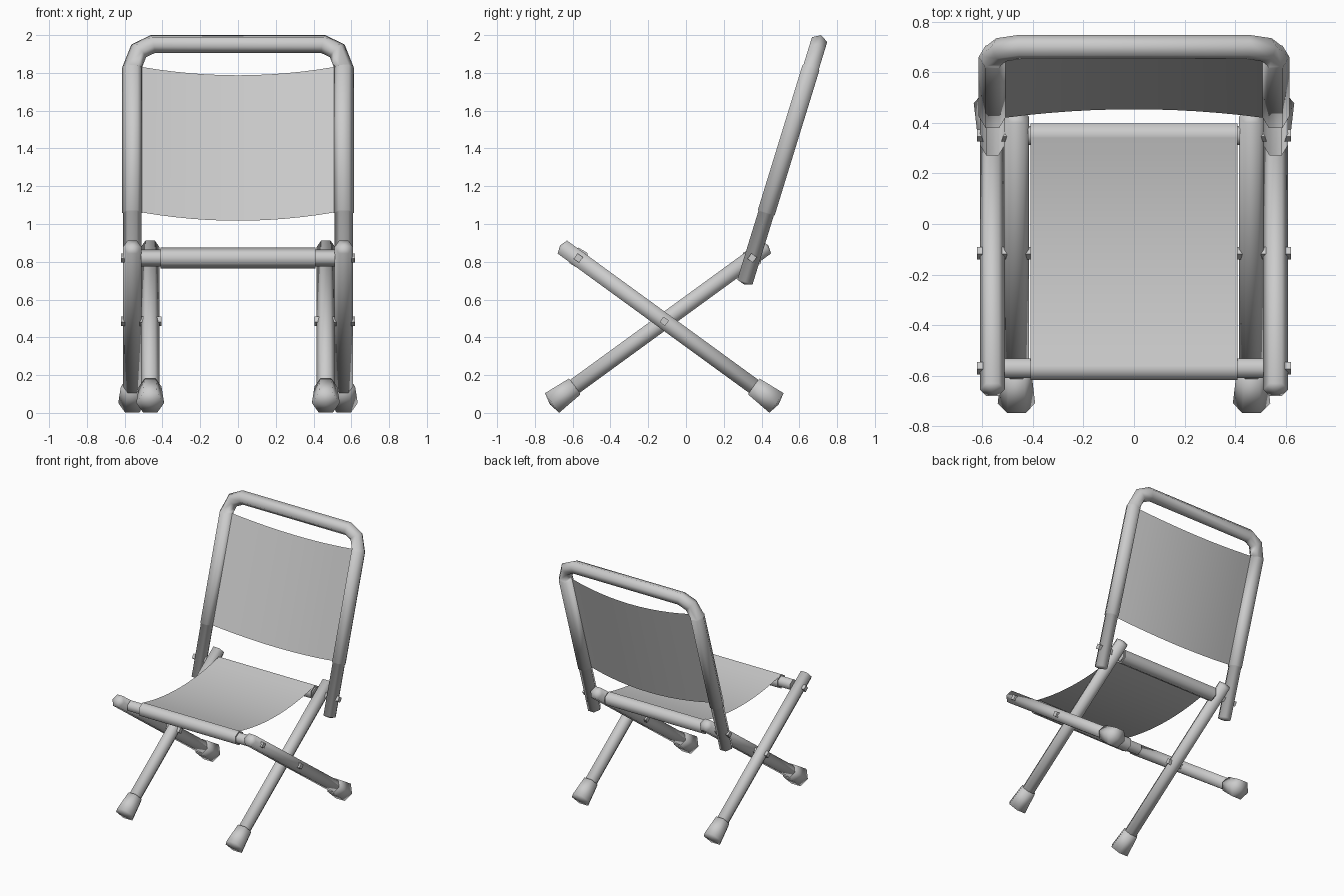
import bpy, bmesh, math
from mathutils import Vector

cube = bpy.data.objects.get("Cube")
if cube:
    bpy.data.objects.remove(cube, do_unlink=True)

grey = bpy.data.materials.new("light_grey")
grey.use_nodes = True
grey.diffuse_color = (0.6, 0.6, 0.6, 1)
grey.node_tree.nodes["Principled BSDF"].inputs["Base Color"].default_value = (0.6, 0.6, 0.6, 1)


def finish(name, bm, angle=180):
    """Turn a bmesh into an object, smooth up to the given edge angle."""
    mesh = bpy.data.meshes.new(name)
    bm.to_mesh(mesh)
    bm.free()
    mesh.materials.append(grey)
    obj = bpy.data.objects.new(name, mesh)
    bpy.context.collection.objects.link(obj)
    bpy.ops.object.select_all(action='DESELECT')
    obj.select_set(True)
    bpy.context.view_layer.objects.active = obj
    bpy.ops.object.shade_smooth_by_angle(angle=math.radians(angle))


def tube(name, path, radii, normal, sides=6, turn=0.0, dome=0.0, angle=180):
    """Sweep a polygon along a path lying in the plane with this normal."""
    path = [Vector(p) for p in path]
    n = Vector(normal).normalized()
    bm = bmesh.new()
    rings = []
    for i, p in enumerate(path):
        a = (p - path[max(i - 1, 0)]).normalized()
        b = (path[min(i + 1, len(path) - 1)] - p).normalized()
        t = (a + b).normalized()
        miter = 1 / max(t.dot(a), t.dot(b))
        u = n.cross(t).normalized() * miter
        ring = []
        for k in range(sides):
            ang = turn + 2 * math.pi * k / sides
            ring.append(bm.verts.new(p + (u * math.cos(ang) + n * math.sin(ang)) * radii[i]))
        rings.append(ring)
    for r0, r1 in zip(rings, rings[1:]):
        for k in range(sides):
            j = (k + 1) % sides
            bm.faces.new((r0[k], r0[j], r1[j], r1[k]))
    # Shallow pointed caps
    for ring, end, before in ((rings[0], path[0], path[1]), (rings[-1], path[-1], path[-2])):
        tip = bm.verts.new(end + (end - before).normalized() * dome)
        for k in range(sides):
            bm.faces.new((ring[k], ring[(k + 1) % sides], tip))
    bmesh.ops.recalc_face_normals(bm, faces=bm.faces)
    finish(name, bm, angle)


def sheet(name, point, nu, nv):
    """Thin cloth from a function of u and v, each from -1 to 1."""
    bm = bmesh.new()
    grid = [[bm.verts.new(point(2 * i / nu - 1, 2 * j / nv - 1)) for j in range(nv + 1)]
            for i in range(nu + 1)]
    for i in range(nu):
        for j in range(nv):
            bm.faces.new((grid[i][j], grid[i + 1][j], grid[i + 1][j + 1], grid[i][j + 1]))
    finish(name, bm)


# Crossed legs, described from their shared pivot
PIVOT_Y, PIVOT_Z, SLOPE = -0.115, 0.485, 0.728
OUTER_X, INNER_X = 0.56, 0.465
BAR_Z, FRONT_Y, REAR_Y = 0.82, -0.57, 0.35


def leg_point(x, d, way):
    return Vector((x, PIVOT_Y + way * d, PIVOT_Z - SLOPE * d))


for side, label in ((1, "left"), (-1, "right")):
    for x, way, kind in ((OUTER_X, 1, "outer"), (INNER_X, -1, "inner")):
        x *= side
        normal = (0, SLOPE * way, 1)
        tube(f"{label}_{kind}_leg", [leg_point(x, -0.54, way), leg_point(x, 0.55, way)],
             [0.049] * 2, normal, dome=0.014)
        tube(f"{label}_{kind}_foot", [leg_point(x, 0.475, way), leg_point(x, 0.594, way)],
             [0.06, 0.074], normal, dome=0.014)
    # Square bolt heads through the joints
    for part, y, z, x0 in (("pivot", PIVOT_Y, PIVOT_Z, 0.405),
                           ("front", FRONT_Y, BAR_Z, 0.54), ("rear", REAR_Y, BAR_Z, 0.43)):
        tube(f"{label}_{part}_bolt", [(side * x0, y, z), (side * 0.62, y, z)],
             [0.025] * 2, (0, 0, 1), sides=4, turn=side * math.radians(9), angle=40)

# Seat crossbars with cloth sleeves
for label, y, half in (("front", FRONT_Y, 0.513), ("rear", REAR_Y, 0.42)):
    for part, h, r in (("bar", half, 0.044), ("sleeve", 0.41, 0.055)):
        tube(f"{label}_seat_{part}", [(-h, y, BAR_Z), (h, y, BAR_Z)], [r] * 2, (0, 0, 1),
             turn=math.radians(30), angle=66)

# Gently sagging seat cloth
seat_mid, seat_half = (FRONT_Y + REAR_Y) / 2, (REAR_Y - FRONT_Y) / 2
sheet("seat_cloth", lambda u, v: (0.41 * u, seat_mid + seat_half * v,
                                  BAR_Z + 0.052 - 0.055 * (1 - v * v)), 1, 12)

# Leaning back frame, thicker where the cloth wraps the uprights
LEAN = Vector((0, 0.388, 1.26)).normalized()
BACK = Vector((0, LEAN.z, -LEAN.y))
BASE = Vector((0, 0.312, 0.693))
LOW, HIGH = 1.06, 1.83


def back_point(x, z, push=0.0):
    return BASE + Vector((x, 0, 0)) + LEAN * ((z - BASE.z) / LEAN.z) + BACK * push


half_frame = [(OUTER_X, BASE.z, 0.049), (OUTER_X, LOW - 0.003, 0.049), (OUTER_X, LOW, 0.054),
              (OUTER_X, HIGH - 0.003, 0.054), (OUTER_X, HIGH, 0.049),
              (0.525, 1.917, 0.049), (0.45, 1.953, 0.049)]
frame = [(back_point(x, z), r) for x, z, r in half_frame]
frame += [(back_point(-x, z), r) for x, z, r in reversed(half_frame)]
tube("back_frame", [p for p, r in frame], [r for p, r in frame], BACK, dome=0.014)


# Bowed back cloth
def back_cloth(u, v):
    bow = 1 - u * u
    z = (LOW + HIGH) / 2 + (HIGH - LOW) / 2 * v - 0.031 * bow
    return back_point(0.51 * u, z, -0.005 + 0.045 * bow)


sheet("back_cloth", back_cloth, 12, 1)
